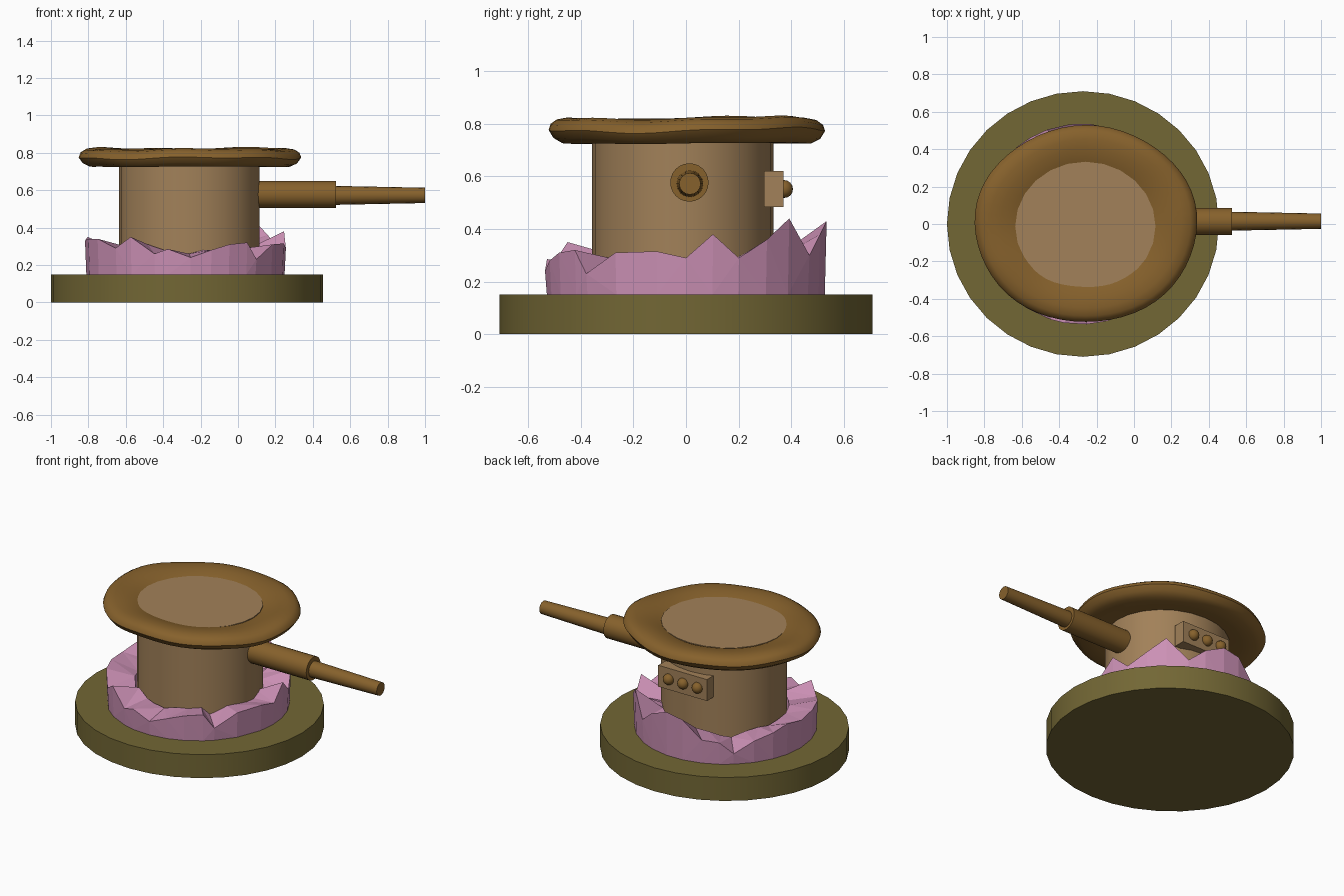
import bpy, math

if "Cube" in bpy.data.objects:
    bpy.data.objects.remove(bpy.data.objects["Cube"])

CX = -0.27


def material(name, rgb):
    m = bpy.data.materials.new(name)
    m.diffuse_color = (*rgb, 1)
    m.use_nodes = True
    m.node_tree.nodes["Principled BSDF"].inputs["Base Color"].default_value = m.diffuse_color
    return m


OLIVE = material("olive", (0.17, 0.135, 0.035))
TAN = material("tan", (0.36, 0.22, 0.10))
BROWN = material("brown", (0.24, 0.12, 0.025))
PINK = material("pink", (0.60, 0.28, 0.46))


def mesh_object(name, verts, faces, mat, smooth=None):
    me = bpy.data.meshes.new(name)
    me.from_pydata(verts, [], faces)
    me.update()
    ob = bpy.data.objects.new(name, me)
    bpy.context.collection.objects.link(ob)
    return finish(ob, mat, smooth)


def finish(ob, mat, smooth=None):
    ob.data.materials.clear()
    ob.data.materials.append(mat)
    if smooth:
        bpy.ops.object.select_all(action='DESELECT')
        ob.select_set(True)
        bpy.context.view_layer.objects.active = ob
        bpy.ops.object.shade_smooth_by_angle(angle=math.radians(smooth))
    return ob


def loft(name, rings, mat, smooth=None, closed=False):
    """Skin equal-length point rings; closed joins last to first, else caps."""
    n, k = len(rings[0]), len(rings)
    verts = [p for r in rings for p in r]
    faces = []
    for i in range(k if closed else k - 1):
        a, b = i * n, ((i + 1) % k) * n
        faces += [(a + j, a + (j + 1) % n, b + (j + 1) % n, b + j) for j in range(n)]
    if not closed:
        faces += [tuple(reversed(range(n))), tuple(range((k - 1) * n, k * n))]
    return mesh_object(name, verts, faces, mat, smooth)


def ellipse(cx, cy, rx, ry, z, n):
    return [(cx + rx * math.cos(2 * math.pi * i / n),
             cy + ry * math.sin(2 * math.pi * i / n), z) for i in range(n)]


# round base plate
loft("base_plate", [ellipse(-0.273, 0, 0.727, 0.71, z, 32) for z in (0, 0.15)], OLIVE, 30)

# central drum
loft("drum", [ellipse(-0.26, -0.012, 0.375, 0.345, z, 24) for z in (0.15, 0.803)], TAN, 20)

# jagged collar around the drum: (angle, outer height, inner height)
crown = [(0, .29, .28), (11, .38, .30), (22, .29, .27), (35, .36, .30), (47, .44, .30),
         (61, .30, .27), (72, .38, .29), (85, .43, .31), (97, .41, .29), (110, .30, .28),
         (121, .29, .26), (130, .22, .25), (143, .29, .28), (156, .32, .29), (167, .35, .28),
         (180, .33, .29), (195, .34, .29), (209, .34, .30), (226, .29, .28), (237, .35, .31),
         (252, .26, .28), (260, .285, .27), (273, .24, .26), (285, .28, .28), (296, .31, .28),
         (308, .32, .29), (315, .23, .25), (330, .31, .29), (348, .315, .28)]


def crown_ring(r, height):
    return [(-0.281 + r * math.cos(math.radians(c[0])),
             r * math.sin(math.radians(c[0])), height(c)) for c in crown]


collar = loft("jagged_collar", [crown_ring(0.53, lambda c: 0.15),
                                crown_ring(0.537, lambda c: c[1]),
                                crown_ring(0.37, lambda c: c[2]),
                                crown_ring(0.35, lambda c: 0.15)], PINK, closed=True)
tri = collar.modifiers.new("facets", 'TRIANGULATE')

# wavy brim: closed cross-section of (radius fraction, height)
section = [(0.56, .735), (0.75, .726), (0.90, .726), (0.965, .745), (1.0, .775),
           (0.985, .798), (0.94, .815), (0.86, .823), (0.76, .818), (0.66, .806), (0.56, .785)]
N = 56
rings = []
for f, z in section:
    ring = []
    for i in range(N):
        a = 2 * math.pi * i / N
        wave = 0.006 * math.sin(3 * a - 0.6) + 0.004 * math.sin(7 * a + 1) + 0.005 * math.sin(a)
        edge = 1 + 0.006 * math.sin(5 * a)
        amount = max(0, (f - 0.56) / 0.44) * (1 if z > 0.74 else 0.35)
        ring.append((-0.257 + 0.595 * f * edge * math.cos(a),
                     0.526 * f * edge * math.sin(a), z + wave * amount))
    rings.append(ring)
loft("brim", rings, BROWN, 50, closed=True)


# side barrel, two stages along x
def tube(name, x0, x1, r0, r1, y, z, n):
    ends = [[(x, y + r * math.cos(2 * math.pi * i / n), z + r * math.sin(2 * math.pi * i / n))
             for i in range(n)] for x, r in ((x0, r0), (x1, r1))]
    return loft(name, ends, BROWN, 35)


tube("barrel_sleeve", 0.0, 0.525, 0.073, 0.073, 0.013, 0.577, 24)
tube("barrel_tip", 0.50, 1.0, 0.051, 0.041, 0.015, 0.572, 16)

# control box with three round buttons on the back
bpy.ops.mesh.primitive_cube_add(size=1, location=(-0.235, 0.333, 0.552))
box = bpy.context.object
box.name = "control_box"
box.scale = (0.345, 0.074, 0.137)
finish(box, TAN)
for i in range(3):
    bpy.ops.mesh.primitive_uv_sphere_add(segments=16, ring_count=8, radius=0.034,
                                         location=(-0.24 + 0.102 * (i - 1), 0.373, 0.552))
    ball = bpy.context.object
    ball.name = f"button_{i + 1}"
    finish(ball, BROWN, 60)
